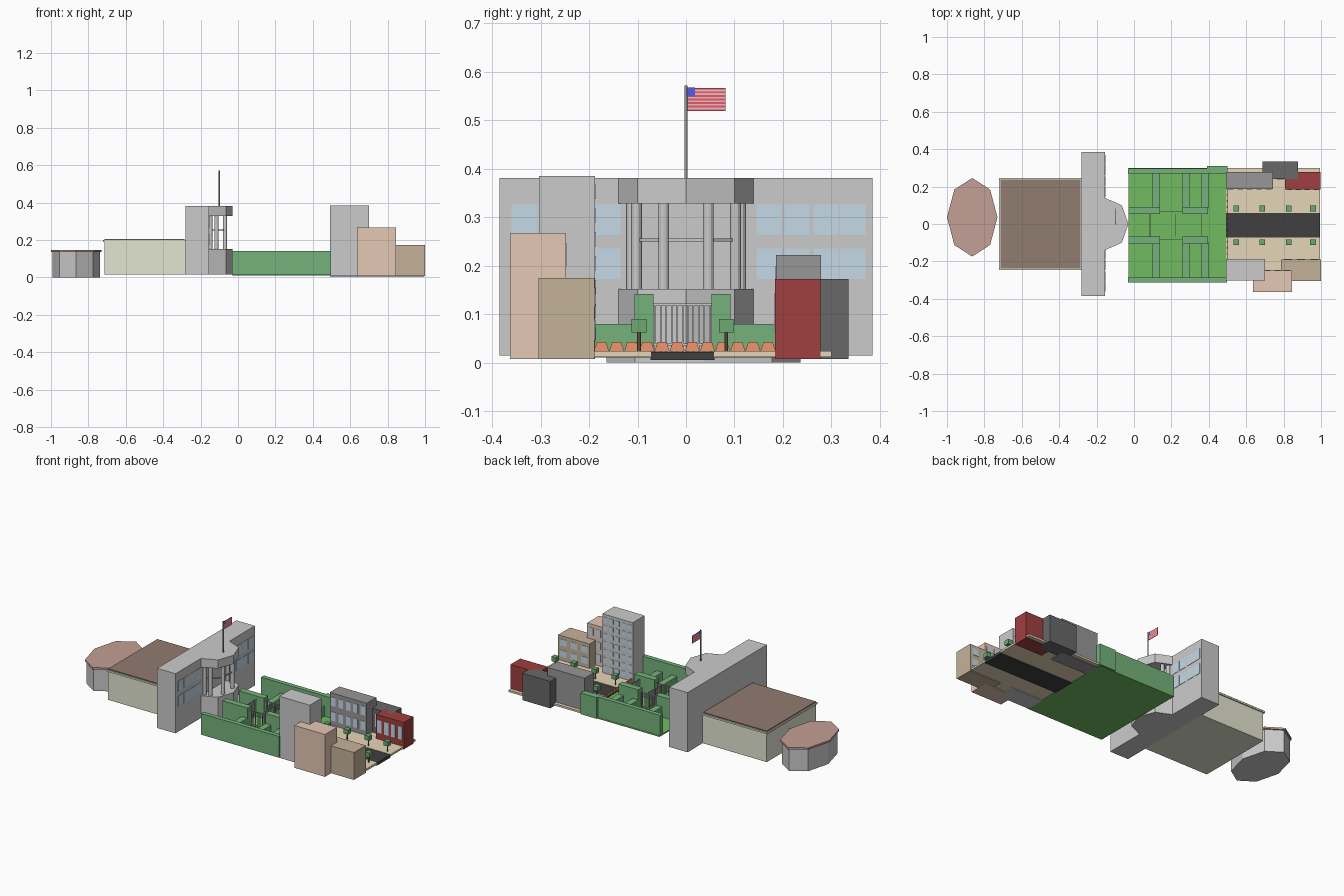
import bpy, bmesh, math
from mathutils import Vector

if "Cube" in bpy.data.objects:
    bpy.data.objects.remove(bpy.data.objects["Cube"])

mats = {}
def finish(name, bm, color=None):
    bmesh.ops.recalc_face_normals(bm, faces=bm.faces)
    me = bpy.data.meshes.new(name)
    bm.to_mesh(me)
    bm.free()
    ob = bpy.data.objects.new(name, me)
    bpy.context.collection.objects.link(ob)
    if color:
        if color not in mats:
            m = bpy.data.materials.new("colour_%d" % len(mats))
            m.diffuse_color = (*color, 1)
            m.use_nodes = True
            m.node_tree.nodes["Principled BSDF"].inputs["Base Color"].default_value = m.diffuse_color
            mats[color] = m
        me.materials.append(mats[color])
    return ob

def boxes(name, specs, color=None):
    """One object made of boxes given as (x0, x1, y0, y1, z0, z1)."""
    bm = bmesh.new()
    for x0, x1, y0, y1, z0, z1 in specs:
        vs = bmesh.ops.create_cube(bm, size=1)['verts']
        for v in vs:
            v.co = Vector(((x0 + x1) / 2 + v.co.x * (x1 - x0),
                           (y0 + y1) / 2 + v.co.y * (y1 - y0),
                           (z0 + z1) / 2 + v.co.z * (z1 - z0)))
    return finish(name, bm, color)

def prism(name, profiles, vec, color=None):
    """Extrude each closed outline along vec."""
    bm = bmesh.new()
    for pts in profiles:
        f = bm.faces.new([bm.verts.new(p) for p in pts])
        r = bmesh.ops.extrude_face_region(bm, geom=[f], use_keep_orig=True)
        bmesh.ops.translate(bm, vec=vec, verts=[g for g in r['geom'] if isinstance(g, bmesh.types.BMVert)])
    return finish(name, bm, color)

def cylinders(name, specs, color=None, seg=12):
    """(x, y, radius, z0, z1) each."""
    bm = bmesh.new()
    for x, y, r, z0, z1 in specs:
        vs = bmesh.ops.create_cone(bm, cap_ends=True, segments=seg, radius1=r, radius2=r, depth=z1 - z0)['verts']
        bmesh.ops.translate(bm, vec=(x, y, (z0 + z1) / 2), verts=vs)
    return finish(name, bm, color)

LAWN, HEDGE = (.17, .5, .12), (.18, .45, .2)
GLASS, BARK = (.56, .7, .8), (.25, .15, .08)
OLIVE, DARK_ROOF = (.77, .79, .64), (.28, .2, .16)
TAN, ROAD = (.79, .67, .48), (.05, .05, .05)
C = -.007   # centre line of garden and street

# octagonal pavilion at the rear
def octagon(rx, ry, z):
    return [(-.865 + rx * math.cos(i * math.pi / 4), .036 + ry * math.sin(i * math.pi / 4), z) for i in range(8)]
prism("pavilion_walls", [octagon(.126, .2, 0)], (0, 0, .138))
prism("pavilion_roof", [octagon(.135, .21, .137)], (0, 0, .011), (.55, .35, .3))

# hall behind the facade
boxes("hall_walls", [(-.715, -.28, -.238, .238, .015, .195)], OLIVE)
boxes("hall_cornice", [(-.722, -.28, -.245, .245, .19, .2)], OLIVE)
boxes("hall_roof", [(-.715, -.285, -.238, .238, .199, .206)], DARK_ROOF)

# facade block with two rows of windows per wing
boxes("facade_block", [(-.28, -.155, -.385, .385, .015, .381)])
panes = []
for z0 in (.172, .263):
    for y in (.166, .224, .284, .339):
        for s in (-1, 1):
            yc = s * y + .005
            panes.append((-.157, -.153, yc - .026, yc + .026, z0, z0 + .063))
boxes("facade_windows", panes, GLASS)

# pointed portico: base, columns, rail, entablature
def portico(z):
    return [(-.156, -.14, z), (-.065, -.1, z), (-.03, 0, z), (-.065, .1, z), (-.156, .14, z)]
prism("portico_base", [portico(.015)], (0, 0, .137))
prism("portico_top", [portico(.328)], (0, 0, .053))
cols = [(-.148, -.112), (-.115, -.102), (-.07, -.046), (-.07, .046), (-.115, .102), (-.148, .112)]
cylinders("portico_columns", [(x, y, .011, .15, .33) for x, y in cols])
rails = []
for (xa, ya), (xb, yb) in zip(cols, cols[1:]):
    d = Vector((xb - xa, yb - ya, 0)).normalized()
    n = Vector((-d.y, d.x, 0)) * .003
    a, b = Vector((xa, ya, .25)), Vector((xb, yb, .25))
    rails.append([a + n, b + n, b - n, a - n])
prism("portico_rail", rails, (0, 0, .006))

# flagpole and striped flag
cylinders("flagpole", [(-.1, 0, .003, .38, .572)], (.35, .35, .35))
h = .048 / 13
for name, par, col in (("flag_red_stripes", 0, (.75, .1, .15)), ("flag_pale_stripes", 1, (.9, .5, .5))):
    boxes(name, [(-.101, -.099, .002, .082, .519 + i * h, .519 + (i + 1) * h) for i in range(13) if i % 2 == par], col)
boxes("flag_canton", [(-.102, -.098, .002, .019, .549, .5675)], (.1, .1, .8))

# garden lawn and hedge maze, mirrored about the centre line
boxes("lawn", [(-.03, .493, -.303, .3, .01, .018)], LAWN)
tall, low = [], []
for s in (-1, 1):
    def strip(x0, x1, d0, d1, top):
        ya, yb = sorted((C + s * d0, C + s * d1))
        return (x0, x1, ya, yb, .012, top)
    tall += [strip(-.033, .496, .278, .305, .142), strip(-.03, .14, .06, .099, .142),
             strip(.26, .395, .06, .099, .142)]
    low += [strip(x, x + .038, .09, .285, .08) for x in (.1, .26, .36)]
tall.append((.39, .5, .27, .309, .012, .142))
boxes("tall_hedges", tall, HEDGE)
boxes("low_hedges", low, HEDGE)

# barred gates across and fences along the path
gates = []
for x in (.085, .22, .36):
    gates += [(x - .0015, x + .0015, y - .0015, y + .0015, .015, .122)
              for y in [C - .056 + i * .0112 for i in range(11)]]
    gates += [(x - .002, x + .002, C - .06, C + .06, z, z + .004) for z in (.035, .118)]
for s in (-1, 1):
    y = C + s * .075
    gates += [(x - .0015, x + .0015, y - .0015, y + .0015, .015, .122)
              for x in [.14 + i * .012 for i in range(11)]]
    gates += [(.14, .26, y - .002, y + .002, z, z + .004) for z in (.035, .118)]
boxes("garden_gates", gates, (.55, .55, .55))

# street: pavements, road, barriers
boxes("pavements", [(.493, .995, -.3, C - .065, .012, .024), (.493, .995, C + .065, .3, .012, .024)], TAN)
boxes("road", [(.493, .995, C - .066, C + .066, .005, .022)], ROAD)
w = .375 / 12
prism("street_barriers", [[(.497, y, .023), (.497, y + w, .023), (.497, y + w * .8, .042), (.497, y + w * .2, .042)]
                          for y in [-.19 + i * w for i in range(12)]], (.004, 0, 0), (.88, .3, .15))

# street trees with box crowns
spots = [(x, C + s * .09) for x in (.547, .685, .828, .957) for s in (-1, 1)]
cylinders("tree_trunks", [(x, y, .004, .022, .066) for x, y in spots], BARK, 8)
boxes("tree_crowns", [(x - .015, x + .015, y - .015, y + .015, .062, .09) for x, y in spots], (.15, .4, .17))

# street buildings; windows sit on the wall facing the road
def building(name, x0, x1, y0, y1, top, color, ncol, nrow):
    boxes(name, [(x0, x1, y0, y1, .007, top)], color)
    y = y1 if y1 < 0 else y0
    dx, dz = (x1 - x0) / ncol, (top - .04) / nrow
    boxes(name + "_windows", [(x0 + (i + .2) * dx, x0 + (i + .8) * dx, y - .002, y + .002,
                               .03 + (j + .25) * dz, .03 + (j + .85) * dz)
                              for i in range(ncol) for j in range(nrow)], GLASS)

building("grey_tower", .493, .7, -.303, -.188, .385, None, 5, 7)
building("salmon_building", .637, .845, -.363, -.248, .267, (.79, .58, .46), 4, 3)
building("brown_building", .787, 1, -.304, -.189, .175, (.56, .45, .32), 3, 2)
building("charcoal_building", .493, .744, .186, .279, .222, (.31, .31, .31), 5, 2)
building("black_building", .688, .877, .24, .335, .172, (.14, .14, .14), 3, 1)
building("red_building", .808, .997, .184, .278, .172, (.35, .05, .05), 4, 1)
